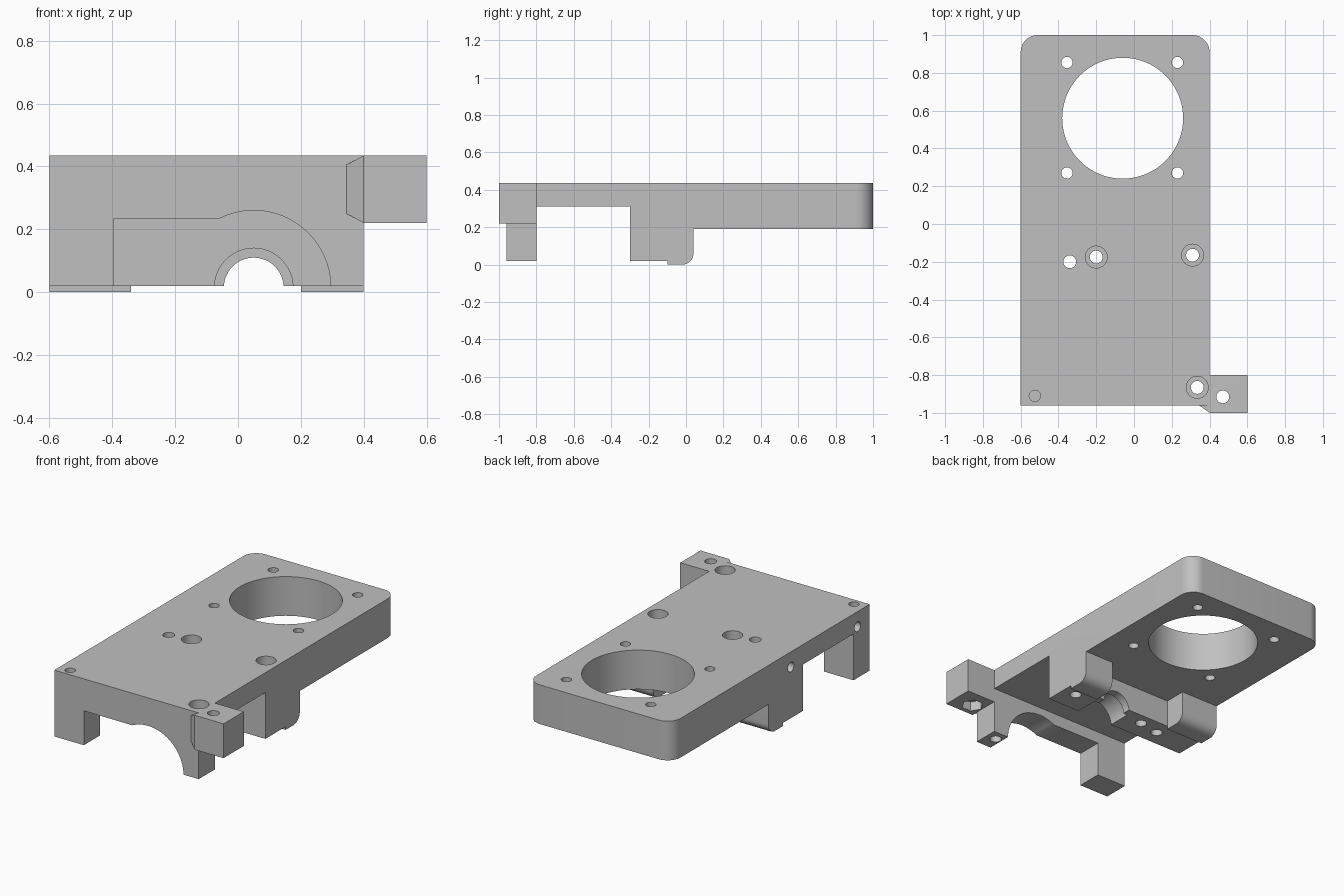
import bpy, bmesh, math
from mathutils import Vector

cube = bpy.data.objects.get("Cube")
if cube:
    bpy.data.objects.remove(cube, do_unlink=True)

grey = bpy.data.materials.new("machined_grey")
grey.use_nodes = True
colour = (0.53, 0.53, 0.53, 1)
grey.diffuse_color = colour
grey.node_tree.nodes["Principled BSDF"].inputs["Base Color"].default_value = colour

TOP = 0.435


def make_object(name, bm):
    bmesh.ops.recalc_face_normals(bm, faces=bm.faces)
    mesh = bpy.data.meshes.new(name)
    bm.to_mesh(mesh)
    bm.free()
    mesh.materials.append(grey)
    obj = bpy.data.objects.new(name, mesh)
    bpy.context.collection.objects.link(obj)
    return obj


def prism(axis, profile, start, end):
    """Extrude a 2D profile along one axis."""
    place = {"x": lambda u, v, t: (t, u, v),
             "y": lambda u, v, t: (u, t, v),
             "z": lambda u, v, t: (u, v, t)}[axis]
    bm = bmesh.new()
    face = bm.faces.new([bm.verts.new(place(u, v, start)) for u, v in profile])
    moved = bmesh.ops.extrude_face_region(bm, geom=[face])["geom"]
    shift = Vector(place(0, 0, end - start))
    bmesh.ops.translate(bm, vec=shift, verts=[g for g in moved if isinstance(g, bmesh.types.BMVert)])
    return bm


def arc(cx, cy, r, a0=0, a1=360, n=32):
    """Points on an arc; a full turn leaves out the repeated end point."""
    count = n if a1 - a0 == 360 else n + 1
    angles = [math.radians(a0 + (a1 - a0) * i / n) for i in range(count)]
    return [(cx + r * math.cos(a), cy + r * math.sin(a)) for a in angles]


def combine(target, bm, operation="DIFFERENCE"):
    tool = make_object("cutter", bm)
    tool.hide_render = True
    mod = target.modifiers.new("combine", "BOOLEAN")
    mod.operation, mod.object, mod.solver = operation, tool, "EXACT"
    bpy.context.view_layer.objects.active = target
    bpy.ops.object.modifier_apply(modifier=mod.name)
    bpy.data.objects.remove(tool, do_unlink=True)


def drill(target, x, y, r, low=-0.1, high=0.6, n=32):
    combine(target, prism("z", arc(x, y, r, n=n), low, high))


# Main plate with front wall and bearing block, from its side profile
side = [(-0.96, 0.02), (-0.8, 0.02), (-0.8, 0.31), (-0.3, 0.31), (-0.3, 0.02),
        (-0.1, 0.02), (-0.1, 0.19), (1, 0.19), (1, TOP), (-0.96, TOP)]
bm = prism("x", side, -0.6, 0.4)
corners = [e for e in bm.edges if all(v.co.y > 0.99 for v in e.verts)
           and abs(e.verts[0].co.x - e.verts[1].co.x) < 0.01]
bmesh.ops.bevel(bm, geom=corners, offset=0.09, segments=10, profile=0.5, affect="EDGES")
body = make_object("mounting_bracket", bm)

# Rounded feet behind the bearing block
foot = [(-0.1, 0.0)] + arc(-0.02, 0.06, 0.06, -90, 0, 10) + [(0.04, 0.19), (-0.1, 0.19)]
for x0, x1 in ((-0.6, -0.34), (0.2, 0.4)):
    combine(body, prism("x", foot, x0, x1), "UNION")

# Side tab and its tapered root
tab = [(0.4, -1), (0.6, -1), (0.6, -0.8), (0.4, -0.8)]
combine(body, prism("z", tab, 0.22, TOP), "UNION")
bm = bmesh.new()
for x, y, low, high in ((0.4, -1, 0.22, TOP), (0.345, -0.96, 0.25, 0.405)):
    for z in (low, high):
        bm.verts.new((x, y, z))
        bm.verts.new((x, -0.9, z))
bmesh.ops.convex_hull(bm, input=bm.verts)
combine(body, bm, "UNION")

# Stepped arch through the front wall
arch = arc(0.05, 0.015, 0.245, 0, 116.5, 28)
arch += [(-0.395, 0.235), (-0.395, -0.1), (0.295, -0.1)]
combine(body, prism("y", arch, -1.1, -0.7))

# Bearing bore with a wider front seat
combine(body, prism("y", arc(0.05, 0.015, 0.095, n=48), -0.4, -0.05))
combine(body, prism("y", arc(0.05, 0.015, 0.125, n=48), -0.4, -0.15))

# Large round opening and its four screw holes
drill(body, -0.06, 0.56, 0.32, n=80)
for x in (-0.355, 0.23):
    for y in (0.27, 0.855):
        drill(body, x, y, 0.03, n=24)

# Plain and counterbored screw holes
drill(body, -0.34, -0.2, 0.034)
drill(body, -0.525, -0.91, 0.03, low=0.3)
for x, y in ((-0.2, -0.175), (0.31, -0.165), (0.335, -0.865)):
    drill(body, x, y, 0.034)
    drill(body, x, y, 0.058, low=TOP - 0.1)

# Tab hole with a hexagonal nut pocket below
drill(body, 0.47, -0.915, 0.034)
drill(body, 0.47, -0.915, 0.065, low=0.1, high=0.28, n=6)

# Cross holes in the side
for y, depth in ((-0.84, 0.1), (-0.18, 0.2)):
    combine(body, prism("x", arc(y, 0.34, 0.03, n=24), -0.7, -0.6 + depth))

# Smooth the round walls and keep the machined edges sharp
bpy.ops.object.select_all(action="DESELECT")
body.select_set(True)
bpy.context.view_layer.objects.active = body
bpy.ops.object.shade_smooth_by_angle(angle=math.radians(30))
